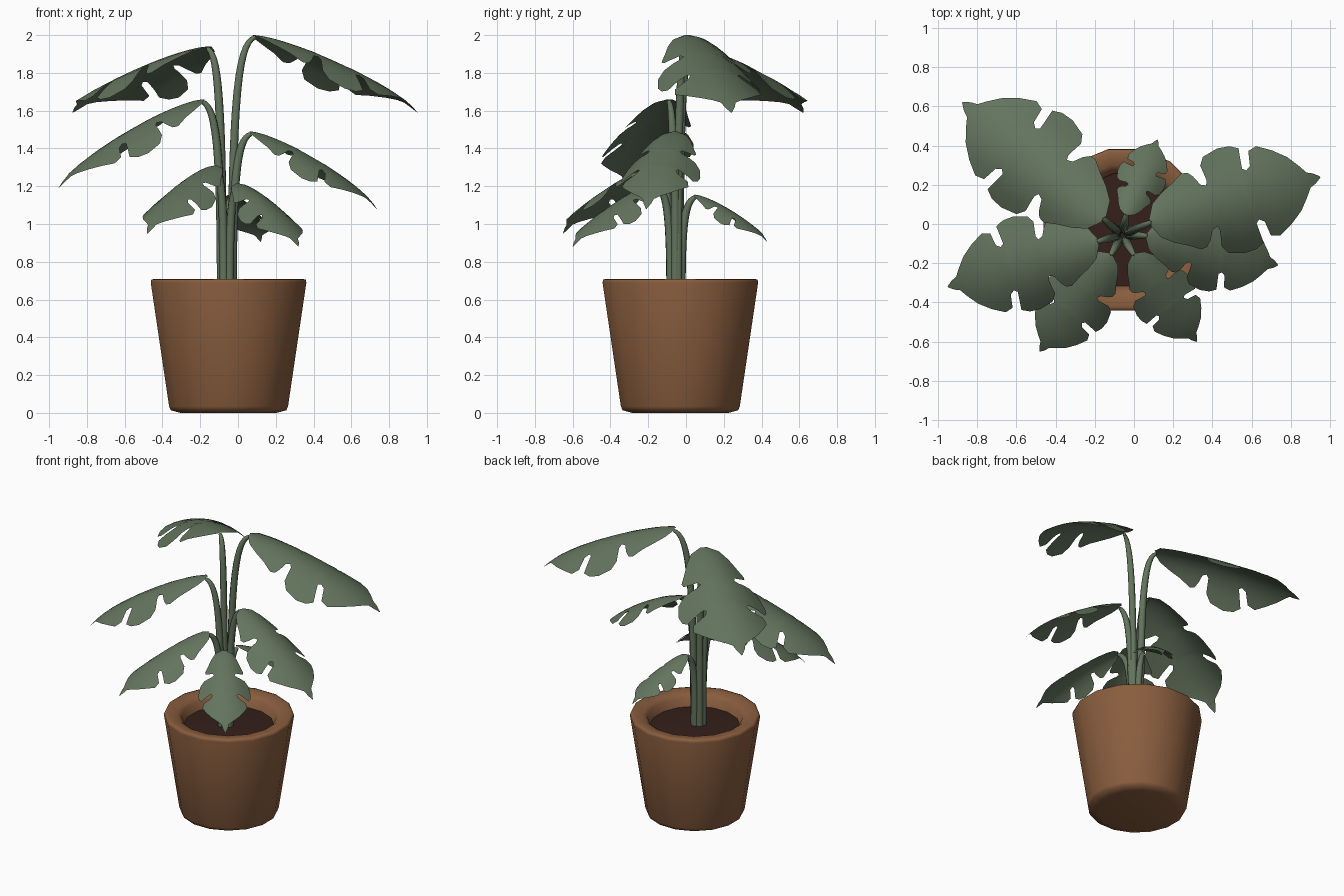
import bpy, bmesh, math
from mathutils import Vector

if "Cube" in bpy.data.objects:
    bpy.data.objects.remove(bpy.data.objects["Cube"])


def material(name, rgb):
    m = bpy.data.materials.new(name)
    m.diffuse_color = (*rgb, 1)
    m.use_nodes = True
    m.node_tree.nodes["Principled BSDF"].inputs["Base Color"].default_value = m.diffuse_color
    return m


GREEN = material("leaf green", (0.125, 0.175, 0.11))
CLAY = material("clay", (0.25, 0.11, 0.048))
EARTH = material("earth", (0.035, 0.014, 0.01))


def finish(name, bm, mat, angle=40):
    bmesh.ops.recalc_face_normals(bm, faces=bm.faces)
    return store(name, bm, mat, angle)


def store(name, bm, mat, angle=40):
    me = bpy.data.meshes.new(name)
    bm.to_mesh(me)
    bm.free()
    ob = bpy.data.objects.new(name, me)
    bpy.context.collection.objects.link(ob)
    me.materials.append(mat)
    bpy.ops.object.select_all(action='DESELECT')
    ob.select_set(True)
    bpy.context.view_layer.objects.active = ob
    bpy.ops.object.shade_smooth_by_angle(angle=math.radians(angle))
    return ob


def bridge(bm, a, b):
    n = len(a)
    for i in range(n):
        bm.faces.new((a[i], a[(i + 1) % n], b[(i + 1) % n], b[i]))


def lathe(name, profile, center, sides, mat):
    bm = bmesh.new()
    rings = []
    for r, z in profile:
        rings.append([bm.verts.new((center[0] + r * math.cos(2 * math.pi * (i + .5) / sides),
                                    center[1] + r * math.sin(2 * math.pi * (i + .5) / sides), z))
                      for i in range(sides)])
    for a, b in zip(rings, rings[1:]):
        bridge(bm, a, b)
    bm.faces.new(rings[0])
    bm.faces.new(rings[-1])
    return finish(name, bm, mat, 70)


# Pot and soil
POT = (-0.05, -0.03)
lathe("pot", [(0.26, 0.0), (0.312, 0.014), (0.321, 0.035), (0.42, 0.69), (0.417, 0.705),
              (0.40, 0.71), (0.335, 0.70), (0.308, 0.68), (0.285, 0.58)], POT, 16, CLAY)
lathe("soil", [(0.285, 0.60), (0.292, 0.622), (0.15, 0.63)], POT, 16, EARTH)

# Half outline of a split leaf: position on midrib, position on edge, half width
OUTLINE = [(0, -.01, .02), (.05, .03, .10), (.11, .10, .15), (.17, .17, .185), (.24, .235, .225),
           (.28, .27, .22), (.305, .297, .19), (.325, .325, .135), (.35, .355, .122), (.37, .37, .155),
           (.39, .352, .24), (.42, .38, .285), (.47, .47, .31), (.52, .54, .305), (.55, .59, .28),
           (.565, .585, .23), (.575, .575, .165), (.595, .60, .145), (.615, .627, .165), (.63, .64, .25),
           (.67, .69, .265), (.74, .77, .22), (.81, .845, .16), (.87, .90, .09), (.92, .93, .045),
           (.96, .965, .03), (1, 1, .003)]
FRACTIONS = [-1, -.75, -.5, -.25, 0, .25, .5, .75, 1]


def arch(t):
    # Share of the total fall along the midrib, with a slightly hooked tip
    t = max(t, 0)
    return .9 * t ** 1.38 + .1 * t ** 9


def leaf_blade(name, base, tip):
    base, tip = Vector(base), Vector(tip)
    drop = base.z - tip.z
    run = (tip - base) * Vector((1, 1, 0))
    length = run.length
    axis = run.normalized()
    side = Vector((-axis.y, axis.x, 0))
    bm = bmesh.new()
    rows = []
    for tm, te, w in OUTLINE:
        row = []
        for f in FRACTIONS:
            t = tm + (te - tm) * abs(f)
            y = f * w
            sag = drop * arch(t) + length * (2.4 - 1.3 * t) * y * y
            row.append(bm.verts.new(base + axis * t * length + side * y * length - Vector((0, 0, sag))))
        rows.append(row)
    for a, b in zip(rows, rows[1:]):
        for i in range(len(a) - 1):
            bm.faces.new((a[i], b[i], b[i + 1], a[i + 1]))
    store(name, bm, GREEN, 60)


def leaf_stalk(name, foot, top, sides=8, steps=14):
    foot, top = Vector(foot), Vector(top)
    c1 = Vector((foot.x, foot.y, foot.z + .8 * (top.z - foot.z)))
    c2 = top.lerp(foot, .7)
    c2.z = top.z - .03
    bm = bmesh.new()
    rings = []
    for k in range(steps + 1):
        t = k / steps
        u = 1 - t
        p = foot * u**3 + c1 * 3 * u * u * t + c2 * 3 * u * t * t + top * t**3
        d = ((c1 - foot) * u * u + (c2 - c1) * 2 * u * t + (top - c2) * t * t).normalized()
        out = (top - foot) * Vector((1, 1, 0))
        s = Vector((-out.y, out.x, 0)).normalized()
        n = d.cross(s).normalized()
        r = .024 - .003 * t - .010 * t ** 4
        rings.append([bm.verts.new(p + r * (s * math.cos(a) + n * math.sin(a)))
                      for a in (2 * math.pi * i / sides for i in range(sides))])
    for a, b in zip(rings, rings[1:]):
        bridge(bm, a, b)
    bm.faces.new(rings[0])
    bm.faces.new(rings[-1])
    finish(name, bm, GREEN, 60)


# Leaves: blade start and blade tip
LEAVES = [((.09, .01, 2.0), (.95, .24, 1.59)),
          ((-.16, .03, 1.94), (-.875, .62, 1.59)),
          ((-.19, -.09, 1.66), (-.95, -.32, 1.19)),
          ((.07, -.06, 1.49), (.735, -.21, 1.08)),
          ((-.12, -.16, 1.31), (-.48, -.65, .95)),
          ((.0, -.16, 1.215), (.32, -.60, .88)),
          ((-.04, .05, 1.155), (.12, .43, .905))]
HEART = Vector((-.06, -.055, .61))
for i, (base, tip) in enumerate(LEAVES):
    out = Vector((base[0] - HEART.x, base[1] - HEART.y, 0)).normalized()
    leaf_stalk(f"leaf_stalk_{i + 1}", HEART + out * .03, Vector(base) - Vector((0, 0, .012)))
    leaf_blade(f"leaf_blade_{i + 1}", base, tip)
